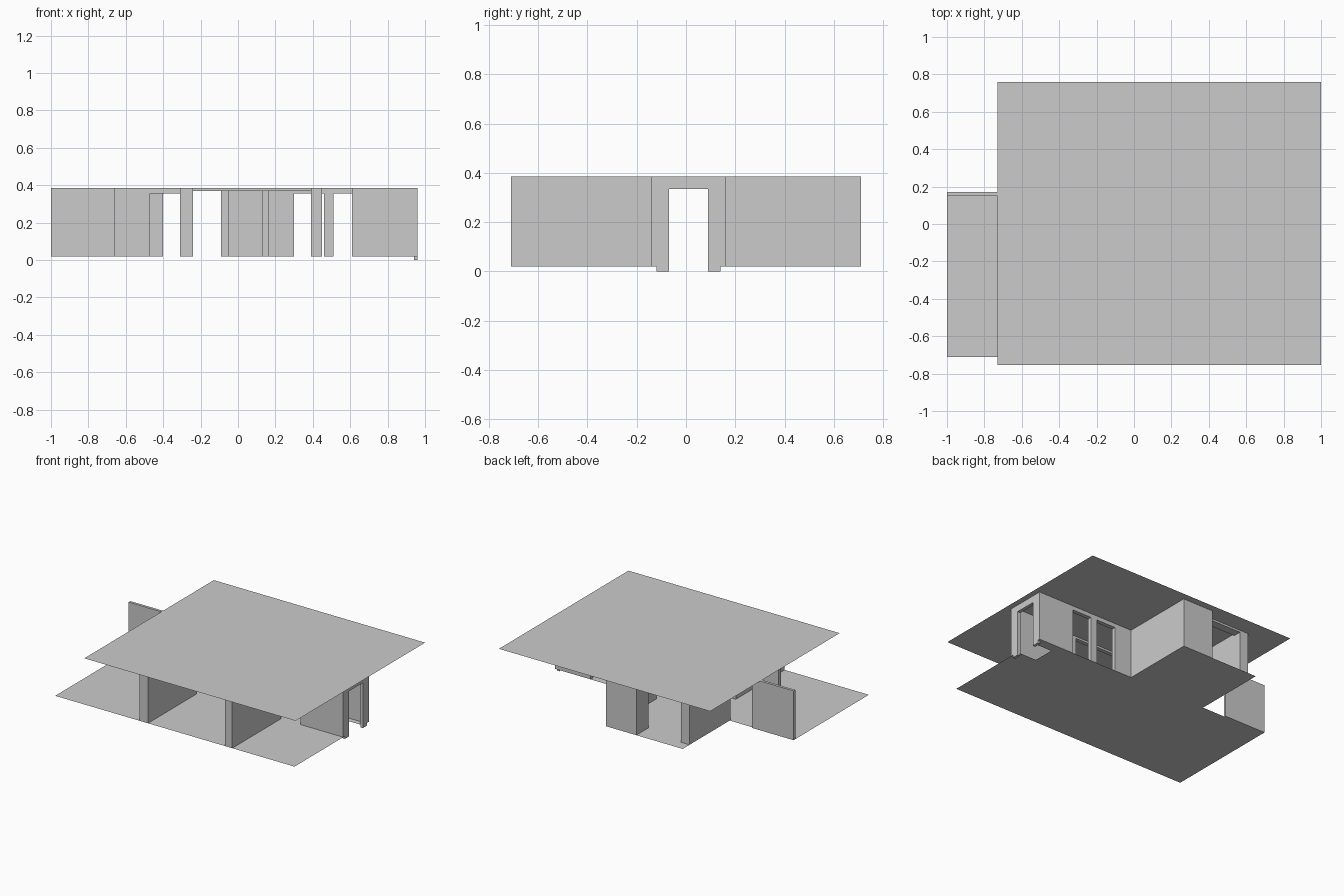
import bpy

if "Cube" in bpy.data.objects:
    bpy.data.objects.remove(bpy.data.objects["Cube"])

FLOOR, TOP = 0.02, 0.385


def sheet(name, outline, z):
    me = bpy.data.meshes.new(name)
    me.from_pydata([(x, y, z) for x, y in outline], [], [range(len(outline))])
    ob = bpy.data.objects.new(name, me)
    bpy.context.collection.objects.link(ob)


def wall(name, x0, x1, y0, y1, z0=FLOOR, z1=TOP):
    bpy.ops.mesh.primitive_cube_add(size=1, location=((x0 + x1) / 2, (y0 + y1) / 2, (z0 + z1) / 2))
    ob = bpy.context.object
    ob.name = name
    ob.scale = (x1 - x0, y1 - y0, z1 - z0)
    bpy.ops.object.transform_apply(location=False, rotation=False, scale=True)


# Roof and floor sheets; the floor is notched at the entrance
sheet("roof", [(-0.73, -0.755), (1, -0.755), (1, 0.76), (-0.73, 0.76)], 0.387)
sheet("floor", [(-1, -0.71), (0.96, -0.71), (0.96, -0.07), (0.80, -0.07), (0.80, 0.09),
                (0.96, 0.09), (0.96, 0.16), (0.16, 0.16), (0.16, 0.71), (-0.47, 0.71),
                (-0.47, 0.16), (-1, 0.16)], FLOOR)

# Front partitions, with a beam and a doorway wall between rooms
wall("left_partition", -0.31, -0.24, -0.71, -0.14)
wall("right_partition", 0.39, 0.45, -0.71, -0.14)
wall("middle_beam", -0.24, 0.39, -0.17, -0.14, 0.37)
wall("left_room_wall", -0.66, -0.47, -0.17, -0.14)
wall("left_room_lintel", -0.47, -0.31, -0.17, -0.14, 0.355)

# Free-standing side wall
wall("side_wall", -1, -0.66, 0.15, 0.17)

# Rear bay
wall("bay_left_wall", -0.47, -0.40, 0.15, 0.63)
wall("bay_right_wall", 0.13, 0.16, 0.16, 0.68)
wall("bay_back_wall", -0.09, 0.16, 0.68, 0.71)
wall("bay_pier", -0.09, -0.05, 0.57, 0.68)
wall("bay_beam", -0.40, -0.09, 0.57, 0.63, 0.37)

# Rear wall of the entrance wing with two openings
for i, (x0, x1) in enumerate([(0.16, 0.30), (0.46, 0.51), (0.67, 0.96)]):
    wall(f"rear_wall_{i}", x0, x1, 0.13, 0.16)
for i, (x0, x1) in enumerate([(0.30, 0.46), (0.51, 0.67)]):
    wall(f"rear_lintel_{i}", x0, x1, 0.13, 0.16, 0.355)

# Entrance wing: front wall and end wall with doorway
wall("entrance_front_wall", 0.61, 0.96, -0.14, -0.11)
wall("entrance_wall_front", 0.935, 0.96, -0.11, -0.07)
wall("entrance_wall_back", 0.935, 0.96, 0.09, 0.13)
wall("entrance_lintel", 0.935, 0.96, -0.07, 0.09, 0.335)
for side, y0 in (("front", -0.12), ("back", 0.09)):
    wall(f"door_foot_{side}", 0.94, 0.96, y0, y0 + 0.05, 0, FLOOR)
